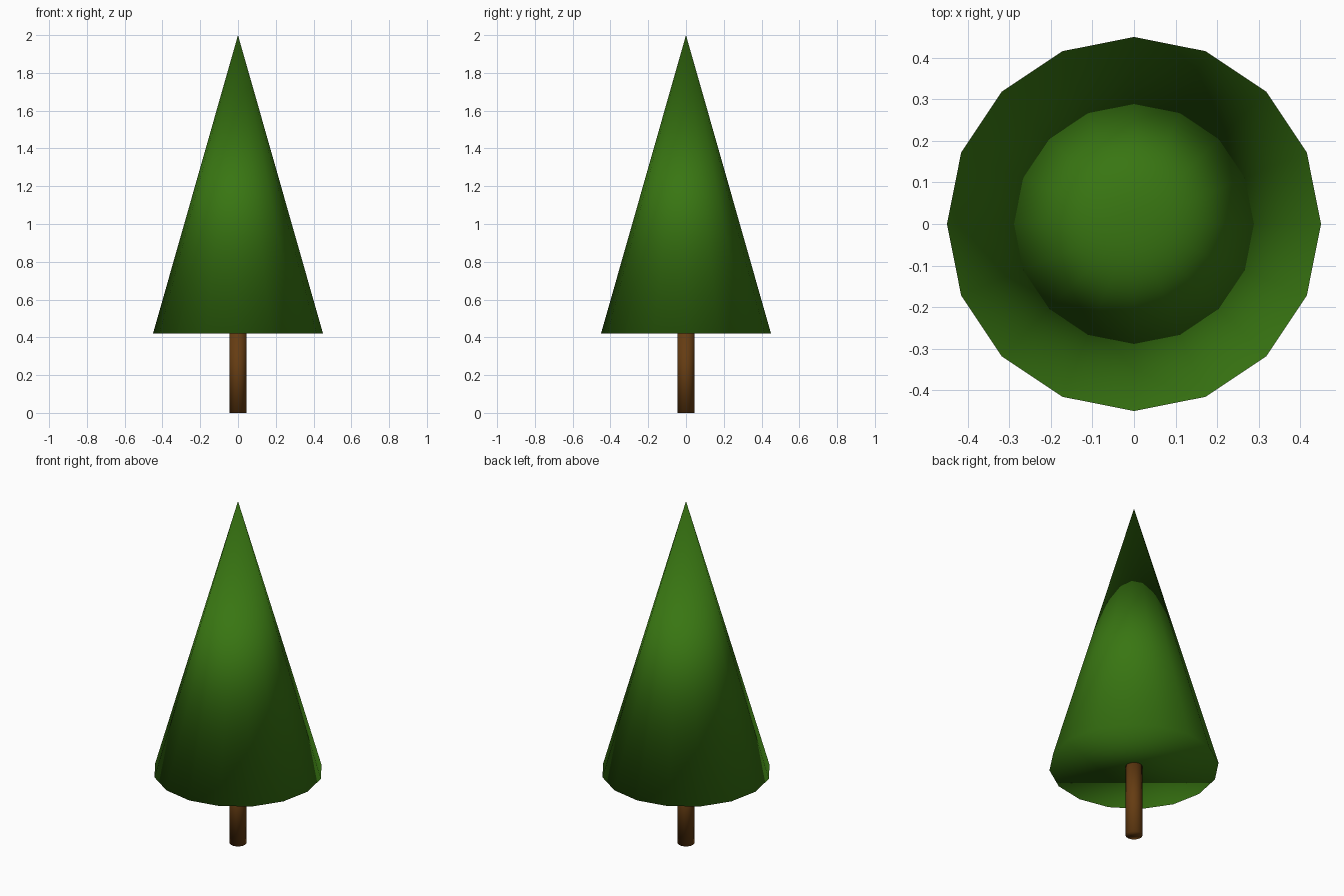
import bpy

if "Cube" in bpy.data.objects:
    bpy.data.objects.remove(bpy.data.objects["Cube"])


def tapered(name, r_base, r_top, z0, z1, colour, sides=16):
    """Smooth-shaded cone or cylinder standing between two heights."""
    bpy.ops.mesh.primitive_cone_add(vertices=sides, radius1=r_base, radius2=r_top,
                                    depth=z1 - z0, location=(0, 0, (z0 + z1) / 2))
    ob = bpy.context.object
    ob.name = name
    bpy.ops.object.shade_smooth()
    mat = bpy.data.materials.new(name + "_colour")
    mat.diffuse_color = colour
    mat.use_nodes = True
    mat.node_tree.nodes["Principled BSDF"].inputs["Base Color"].default_value = mat.diffuse_color
    ob.data.materials.append(mat)
    return ob


# trunk, ending at the underside of the foliage
tapered("trunk", 0.045, 0.045, 0.0, 0.42, (0.13, 0.045, 0.006, 1))

# single cone of foliage with a closed base
tapered("foliage", 0.45, 0.0, 0.42, 2.0, (0.04, 0.18, 0.006, 1))
